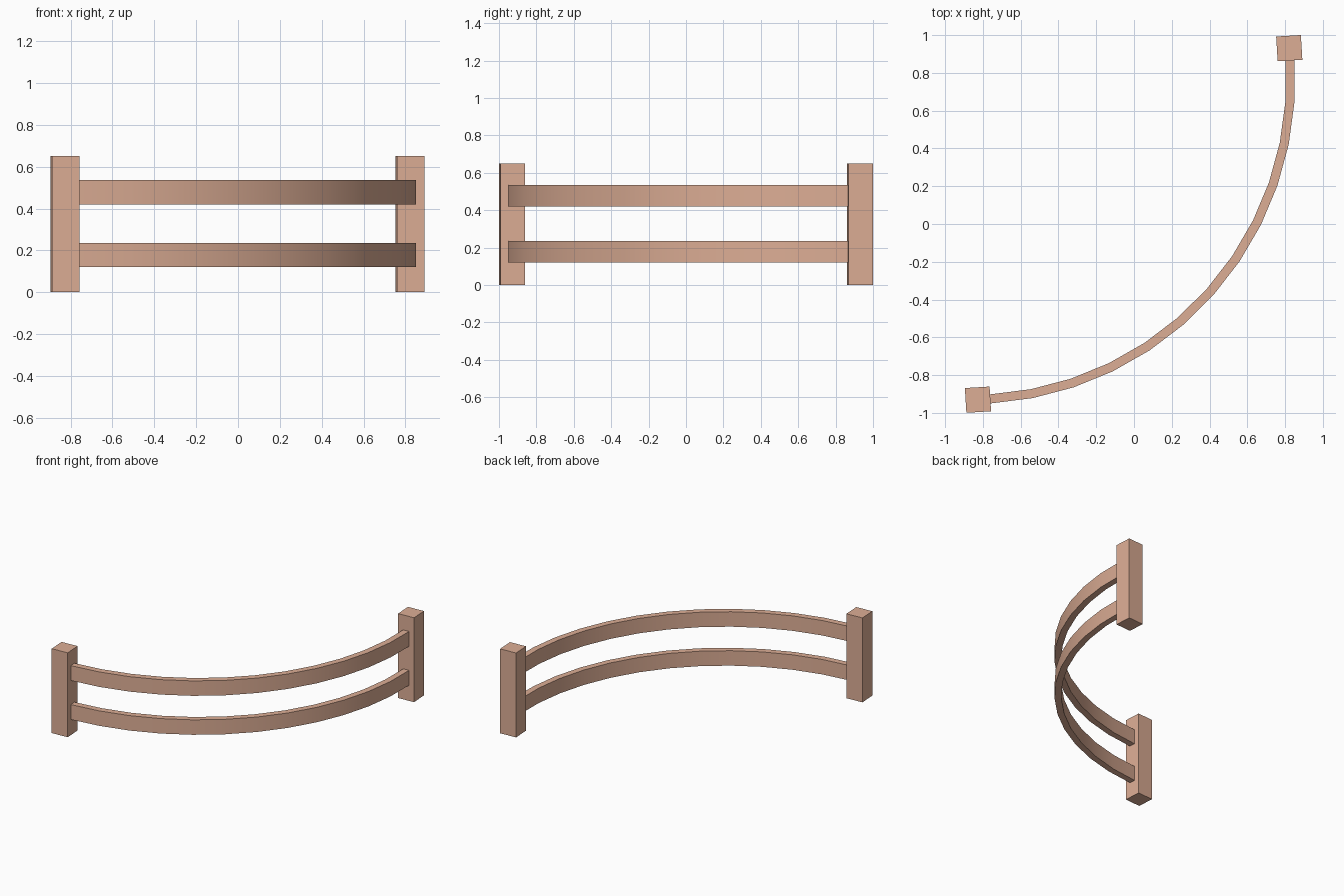
import bpy, bmesh
from math import radians, sin, cos, pi

if "Cube" in bpy.data.objects:
    bpy.data.objects.remove(bpy.data.objects["Cube"])

POST, POST_H = 0.131, 0.65
RAIL_T, RAIL_H = 0.048, 0.115
TILT = radians(3.47)          # slight turn of the whole fence
R, SEGMENTS = 1.693, 12       # quarter-circle rail path
START = (-0.761, -0.926)
CENTRE = (START[0] - R * sin(TILT), START[1] + R * cos(TILT))

wood = bpy.data.materials.new("wood")
wood.diffuse_color = (0.72, 0.42, 0.30, 1)
wood.use_nodes = True
wood.node_tree.nodes["Principled BSDF"].inputs["Base Color"].default_value = wood.diffuse_color


def finish(name, bm):
    bmesh.ops.recalc_face_normals(bm, faces=bm.faces)
    mesh = bpy.data.meshes.new(name)
    bm.to_mesh(mesh)
    bm.free()
    mesh.materials.append(wood)
    obj = bpy.data.objects.new(name, mesh)
    bpy.context.collection.objects.link(obj)
    return obj


def post(name, x, y):
    bm = bmesh.new()
    bmesh.ops.create_cube(bm, size=1)
    bmesh.ops.scale(bm, vec=(POST, POST, POST_H), verts=bm.verts)
    obj = finish(name, bm)
    obj.location = (x, y, POST_H / 2)
    obj.rotation_euler.z = TILT


def rail(name, z):
    # rectangular section swept along the arc
    bm = bmesh.new()
    rings = []
    for i in range(SEGMENTS + 1):
        a = TILT - pi / 2 + (pi / 2) * i / SEGMENTS
        section = [(-1, 0), (1, 0), (1, RAIL_H), (-1, RAIL_H)]
        rings.append([bm.verts.new((CENTRE[0] + (R + s * RAIL_T / 2) * cos(a),
                                    CENTRE[1] + (R + s * RAIL_T / 2) * sin(a),
                                    z + h)) for s, h in section])
    for r0, r1 in zip(rings, rings[1:]):
        for k in range(4):
            n = (k + 1) % 4
            bm.faces.new((r0[k], r0[n], r1[n], r1[k]))
    bm.faces.new(rings[0])
    bm.faces.new(rings[-1])
    obj = finish(name, bm)
    bpy.ops.object.select_all(action='DESELECT')
    obj.select_set(True)
    bpy.context.view_layer.objects.active = obj
    bpy.ops.object.shade_smooth_by_angle(angle=radians(30))


# End posts
post("front_post", -0.826, -0.930)
post("back_post", 0.822, 0.931)

# Curved rails
rail("lower_rail", 0.12)
rail("upper_rail", 0.42)
